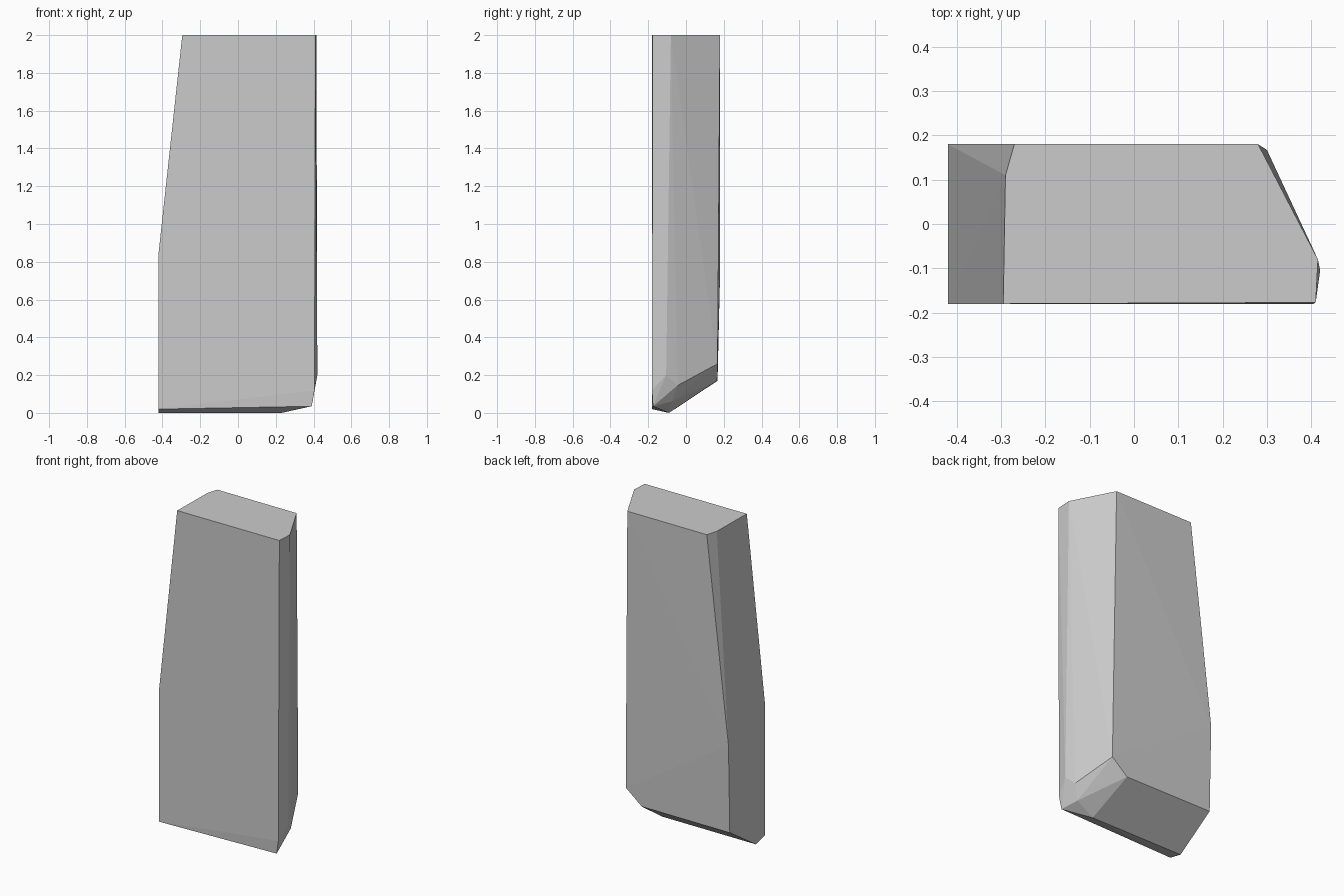
import bpy, bmesh

cube = bpy.data.objects.get("Cube")
if cube:
    bpy.data.objects.remove(cube, do_unlink=True)

# One flat grey
grey = bpy.data.materials.new("light_grey")
grey.use_nodes = True
colour = (0.6, 0.6, 0.6, 1)
grey.diffuse_color = colour
bsdf = grey.node_tree.nodes["Principled BSDF"]
bsdf.inputs["Base Color"].default_value = colour
bsdf.inputs["Roughness"].default_value = 0.8

# Corners of the chipped slab, grouped by region
top_rim = [(-.295, -.18, 2), (.41, -.177, 2), (.415, -.08, 2),
           (.28, .18, 2), (-.27, .18, 2), (-.29, .11, 2)]
tapered_side = [(-.42, -.18, .85), (-.42, .18, .72)]
base = [(-.42, -.18, .02), (-.42, -.09, 0), (-.42, .167, .17),
        (.19, .165, .17), (.23, -.09, 0), (.39, -.175, .035)]
chipped_corner = [(.30, .167, .26), (.42, -.105, .2), (.397, -.045, .145),
                  (.355, -.075, .06), (.28, -.06, .05), (.405, -.18, .12)]

# Wrap the corners in a closed faceted surface
bm = bmesh.new()
for co in top_rim + tapered_side + base + chipped_corner:
    bm.verts.new(co)
hull = bmesh.ops.convex_hull(bm, input=bm.verts[:])
loose = [v for v in bm.verts if not v.link_faces]
bmesh.ops.delete(bm, geom=loose, context='VERTS')
bmesh.ops.dissolve_limit(bm, angle_limit=0.01, verts=bm.verts[:], edges=bm.edges[:])
bmesh.ops.recalc_face_normals(bm, faces=bm.faces[:])

mesh = bpy.data.meshes.new("stone_slab")
bm.to_mesh(mesh)
bm.free()
mesh.materials.append(grey)
slab = bpy.data.objects.new("stone_slab", mesh)
bpy.context.collection.objects.link(slab)
